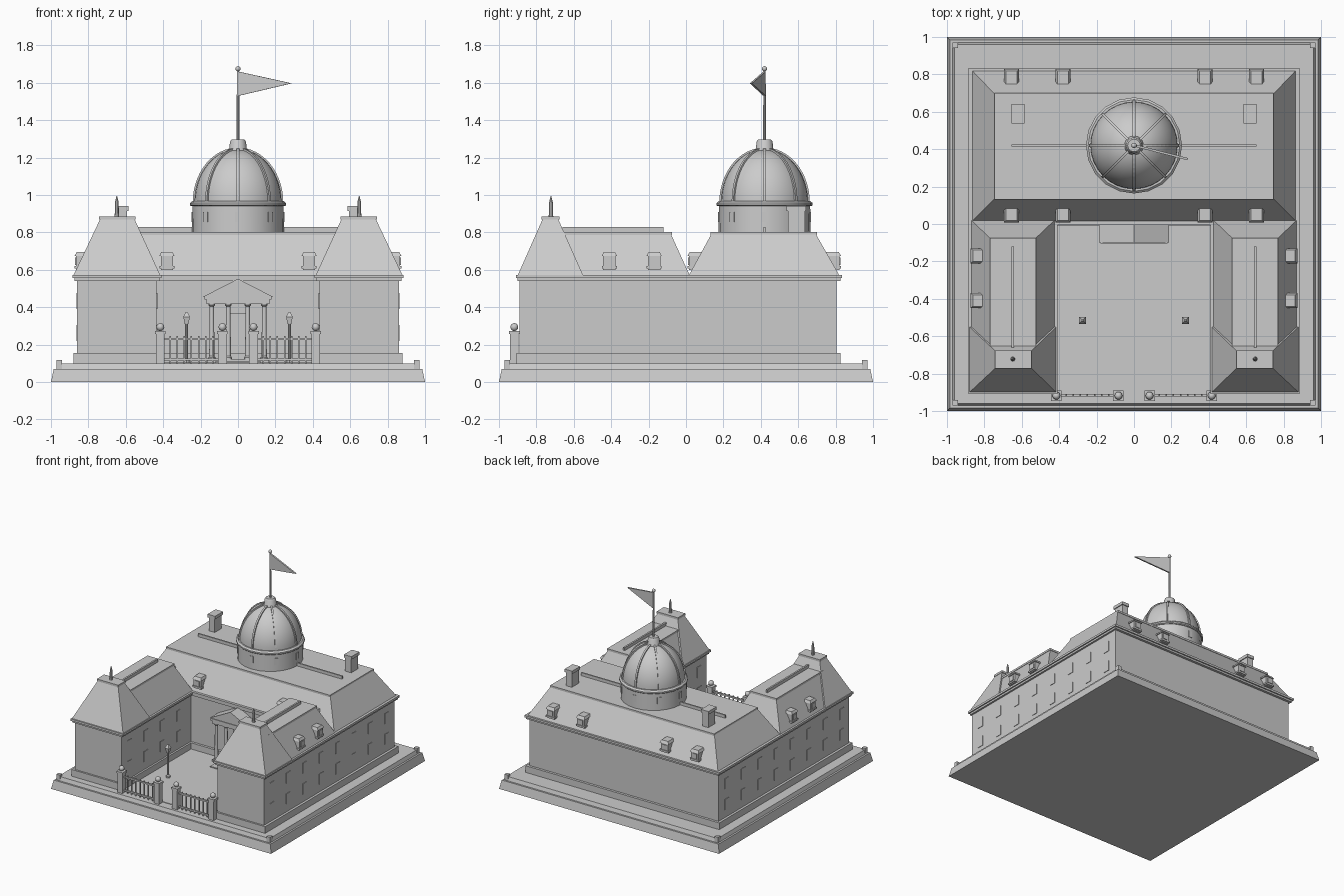
import bpy, bmesh, math
from mathutils import Matrix, Vector

if "Cube" in bpy.data.objects:
    bpy.data.objects.remove(bpy.data.objects["Cube"])

stone = bpy.data.materials.new("light grey stone")
stone.diffuse_color = (0.6, 0.6, 0.6, 1)
stone.use_nodes = True
stone.node_tree.nodes["Principled BSDF"].inputs["Base Color"].default_value = stone.diffuse_color


def finish(name, bm, smooth=False):
    bmesh.ops.recalc_face_normals(bm, faces=bm.faces)
    me = bpy.data.meshes.new(name)
    bm.to_mesh(me)
    bm.free()
    me.materials.append(stone)
    ob = bpy.data.objects.new(name, me)
    bpy.context.collection.objects.link(ob)
    if smooth:
        bpy.ops.object.select_all(action='DESELECT')
        ob.select_set(True)
        bpy.context.view_layer.objects.active = ob
        bpy.ops.object.shade_smooth_by_angle(angle=math.radians(35))
    return ob


def hull(name, lo, hi, z0, z1):
    """Solid between two rectangles (x0, x1, y0, y1)."""
    bm = bmesh.new()
    rings = []
    for r, z in ((lo, z0), (hi, z1)):
        xa, xb = sorted(r[:2])
        ya, yb = sorted(r[2:])
        rings.append([bm.verts.new((x, y, z)) for x, y in ((xa, ya), (xb, ya), (xb, yb), (xa, yb))])
    a, b = rings
    bm.faces.new(a[::-1])
    bm.faces.new(b)
    for i in range(4):
        j = (i + 1) % 4
        bm.faces.new((a[i], a[j], b[j], b[i]))
    return finish(name, bm)


def box(name, x, y, hx, hy, z0, z1, turn=0.0):
    ob = hull(name, (-hx, hx, -hy, hy), (-hx, hx, -hy, hy), z0, z1)
    ob.data.transform(Matrix.Translation((x, y, 0)) @ Matrix.Rotation(turn, 4, 'Z'))
    return ob


def slab(name, r, z0, z1):
    return hull(name, r, r, z0, z1)


def lathe(name, x, y, profile, n=16, smooth=True):
    """Closed turned solid from (radius, z) points."""
    bm = bmesh.new()
    rings = [[bm.verts.new((x + r * math.cos(2 * math.pi * i / n), y + r * math.sin(2 * math.pi * i / n), z))
              for i in range(n)] for r, z in profile]
    for a, b in zip(rings, rings[1:]):
        for i in range(n):
            j = (i + 1) % n
            bm.faces.new((a[i], a[j], b[j], b[i]))
    bm.faces.new(rings[0][::-1])
    bm.faces.new(rings[-1])
    return finish(name, bm, smooth)


def prism(name, pts, offset):
    """Extrude a flat polygon by an offset vector."""
    bm = bmesh.new()
    f = bm.faces.new([bm.verts.new(p) for p in pts])
    g = bmesh.ops.extrude_face_region(bm, geom=[f])
    bmesh.ops.translate(bm, vec=offset, verts=[v for v in g['geom'] if isinstance(v, bmesh.types.BMVert)])
    return finish(name, bm)


def ball(name, x, y, z, r):
    bm = bmesh.new()
    bmesh.ops.create_uvsphere(bm, u_segments=12, v_segments=8, radius=r, matrix=Matrix.Translation((x, y, z)))
    return finish(name, bm, True)


def dormer(x, y, turn):
    """Dormer whose window faces local -y."""
    parts = [box("dormer_body", 0, 0.03, 0.033, 0.055, 0.60, 0.675),
             hull("dormer_roof", (-0.04, 0.04, -0.032, 0.09), (-0.03, 0.03, -0.02, 0.09), 0.675, 0.695),
             box("dormer_sill", 0, 0.0, 0.04, 0.032, 0.607, 0.62),
             box("dormer_window", 0, -0.026, 0.02, 0.004, 0.627, 0.665)]
    for p in parts:
        p.data.transform(Matrix.Translation((x, y, 0)) @ Matrix.Rotation(turn, 4, 'Z'))


# base
hull("base", (-1, 1, -1, 1), (-0.985, 0.985, -0.985, 0.985), 0, 0.07)
hull("base_step", (-0.97, 0.97, -0.97, 0.97), (-0.96, 0.96, -0.96, 0.96), 0.07, 0.1)
slab("courtyard_paving", (-0.43, 0.43, -0.89, 0.01), 0.09, 0.104)
for sx in (-1, 1):
    for sy in (-1, 1):
        box("corner_block", sx * 0.955, sy * 0.955, 0.015, 0.015, 0.07, 0.117)

# main block
slab("main_plinth", (-0.88, 0.88, -0.01, 0.825), 0.1, 0.155)
slab("main_walls", (-0.86, 0.86, 0.01, 0.805), 0.1, 0.55)
slab("main_cornice", (-0.875, 0.875, 0.0, 0.825), 0.54, 0.555)
slab("main_cornice_top", (-0.885, 0.885, -0.005, 0.835), 0.555, 0.572)
hull("main_roof", (-0.865, 0.865, 0.015, 0.82), (-0.745, 0.745, 0.135, 0.695), 0.57, 0.79)
slab("main_roof_lip", (-0.745, 0.745, 0.13, 0.7), 0.787, 0.803)
box("main_ridge", 0, 0.42, 0.655, 0.006, 0.8, 0.828)

for s in (-1, 1):
    # wings
    slab("wing_plinth", (s * 0.42, s * 0.88, -0.905, 0.02), 0.1, 0.155)
    slab("wing_walls", (s * 0.435, s * 0.86, -0.89, 0.02), 0.1, 0.55)
    slab("wing_cornice", (s * 0.42, s * 0.875, -0.9, 0.02), 0.54, 0.555)
    slab("wing_cornice_top", (s * 0.41, s * 0.885, -0.91, 0.02), 0.555, 0.572)
    hull("wing_roof", (s * 0.425, s * 0.87, -0.8, 0.02), (s * 0.53, s * 0.765, -0.7, -0.08), 0.57, 0.79)
    slab("wing_roof_lip", (s * 0.525, s * 0.77, -0.7, -0.075), 0.787, 0.803)
    box("wing_ridge", s * 0.648, -0.39, 0.007, 0.27, 0.8, 0.828)
    # front pavilion roofs with finials
    hull("pavilion_roof", (s * 0.415, s * 0.88, -0.9, -0.55), (s * 0.555, s * 0.735, -0.765, -0.685), 0.57, 0.875)
    slab("pavilion_roof_lip", (s * 0.548, s * 0.742, -0.773, -0.677), 0.868, 0.885)
    lathe("finial", s * 0.648, -0.722, [(0.013, 0.88), (0.011, 0.9), (0.01, 0.96), (0.002, 0.995)], 8)
    # chimneys
    box("chimney", s * 0.62, 0.59, 0.027, 0.045, 0.79, 0.92)
    box("chimney_cap", s * 0.62, 0.59, 0.034, 0.052, 0.915, 0.94)
    # dormers
    for x in (0.38, 0.655):
        dormer(s * x, 0.04, 0)
        dormer(s * x, 0.797, math.pi)
    for y in (-0.17, -0.41):
        dormer(s * 0.842, y, s * math.pi / 2)
    # wall windows
    for z in (0.22, 0.39):
        for i in range(8):
            box("side_window", s * 0.86, -0.79 + i * 0.213, 0.004, 0.026, z, z + 0.085)
        for i in range(4):
            box("court_window", s * 0.435, -0.79 + i * 0.213, 0.004, 0.026, z, z + 0.085)
    # gate piers
    for x in (0.415, 0.083):
        box("gate_pier", s * x, -0.918, 0.023, 0.023, 0.09, 0.262)
        box("gate_pier_cap", s * x, -0.918, 0.028, 0.028, 0.258, 0.274)
        ball("gate_pier_ball", s * x, -0.918, 0.294, 0.021)
    # fence
    for z in (0.12, 0.23):
        box("fence_rail", s * 0.249, -0.916, 0.15, 0.006, z - 0.006, z + 0.006)
    for i in range(7):
        box("fence_bar", s * (0.135 + i * 0.038), -0.916, 0.004, 0.004, 0.1, 0.245)
    # lamps
    lathe("lamp_post", s * 0.275, -0.515, [(0.017, 0.1), (0.017, 0.115), (0.008, 0.125), (0.007, 0.32)], 8)
    hull("lamp_glass", (s * 0.275 - 0.01, s * 0.275 + 0.01, -0.525, -0.505),
         (s * 0.275 - 0.017, s * 0.275 + 0.017, -0.532, -0.498), 0.31, 0.347)
    hull("lamp_cap", (s * 0.275 - 0.019, s * 0.275 + 0.019, -0.534, -0.496),
         (s * 0.275 - 0.004, s * 0.275 + 0.004, -0.519, -0.511), 0.347, 0.375)
    # portico columns
    for x in (0.14, 0.052):
        lathe("portico_column", s * x, -0.08, [(0.019, 0.12), (0.019, 0.132), (0.014, 0.138), (0.012, 0.405),
                                              (0.018, 0.412), (0.018, 0.42)], 12)

# portico
slab("portico_floor", (-0.165, 0.165, -0.1, 0.02), 0.1, 0.122)
slab("portico_step", (-0.12, 0.12, -0.19, -0.09), 0.1, 0.112)
slab("portico_beam", (-0.168, 0.168, -0.098, 0.02), 0.417, 0.443)
slab("portico_cornice", (-0.178, 0.178, -0.105, 0.02), 0.441, 0.458)
prism("portico_pediment", [(-0.187, -0.1, 0.456), (0.187, -0.1, 0.456), (0, -0.1, 0.552)], Vector((0, 0.12, 0)))
box("front_door", 0, 0.006, 0.045, 0.006, 0.12, 0.37)

# drum and dome
cy = 0.42
lathe("drum", 0, cy, [(0.246, 0.79), (0.244, 0.95)], 24)
lathe("drum_ring", 0, cy, [(0.25, 0.94), (0.257, 0.946), (0.257, 0.957), (0.245, 0.968)], 20)


def dome_point(t, grow=0.0):
    return (0.233 + grow) * math.cos(t), 0.96 + (0.285 + grow) * math.sin(t)


steps = [i * math.radians(80) / 12 for i in range(13)]
lathe("dome", 0, cy, [dome_point(t) for t in steps], 32)
for k in range(8):
    a = k * math.pi / 4
    rot = Matrix.Translation((0, cy, 0)) @ Matrix.Rotation(a, 4, 'Z')
    outer = [dome_point(t, 0.009) for t in steps]
    inner = [dome_point(t, -0.01) for t in reversed(steps)]
    rib = prism("dome_rib", [(r, -0.007, z) for r, z in outer + inner], Vector((0, 0.014, 0)))
    rib.data.transform(rot)
    win = box("drum_window", 0.244, 0, 0.004, 0.016, 0.855, 0.91)
    win.data.transform(rot)

# lantern, pole and pennant
lathe("lantern", 0, cy, [(0.052, 1.225), (0.052, 1.24), (0.046, 1.25), (0.043, 1.285), (0.034, 1.298)], 12)
lathe("flag_pole", 0, cy, [(0.008, 1.29), (0.006, 1.665)], 8)
ball("pole_ball", 0, cy, 1.675, 0.014)
prism("pennant", [(0, cy - 0.006, 1.66), (0.285, cy - 0.079, 1.597), (0, cy - 0.006, 1.53)], Vector((0.003, 0.012, 0)))
